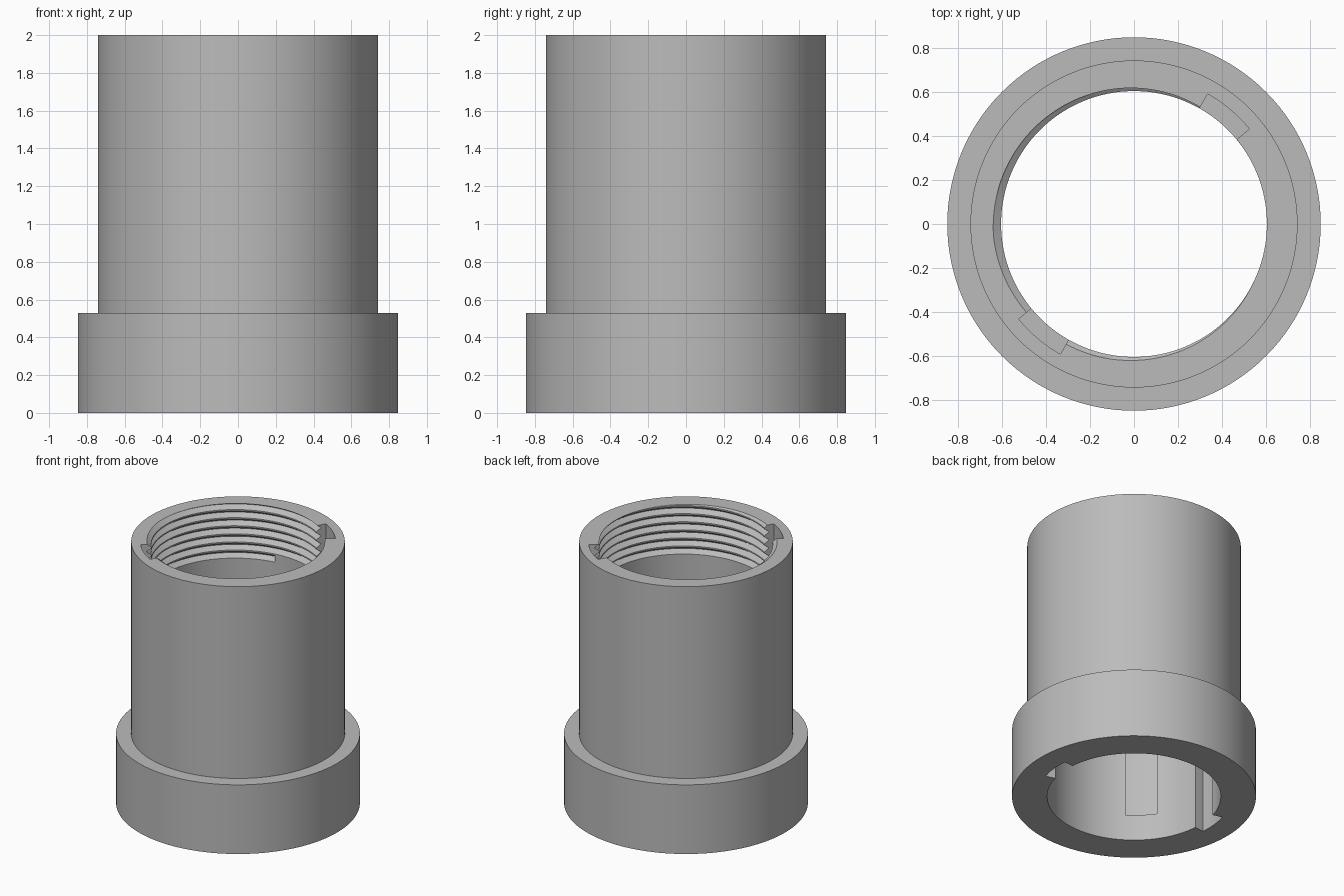
import bpy, bmesh
from math import cos, sin, pi, radians

cube = bpy.data.objects.get("Cube")
if cube:
    bpy.data.objects.remove(cube)

TUBE_R, FLANGE_R, BORE_R, SLOT_R = 0.742, 0.847, 0.603, 0.678
FLANGE_H, HEIGHT, SEGMENTS = 0.53, 2.0, 128

grey = bpy.data.materials.new("plain_grey")
grey.use_nodes = True
colour = (0.5, 0.5, 0.5, 1)
grey.diffuse_color = colour
grey.node_tree.nodes["Principled BSDF"].inputs["Base Color"].default_value = colour


def polar(r, angle, z):
    return (r * cos(angle), r * sin(angle), z)


def sweep(name, rings, closed):
    """Skin equal closed cross-sections; cap the ends unless the path closes."""
    bm = bmesh.new()
    loops = [[bm.verts.new(p) for p in ring] for ring in rings]
    pairs = list(zip(loops, loops[1:]))
    if closed:
        pairs.append((loops[-1], loops[0]))
    else:
        bm.faces.new(loops[0])
        bm.faces.new(loops[-1])
    for a, b in pairs:
        for i in range(len(a)):
            j = (i + 1) % len(a)
            bm.faces.new((a[i], a[j], b[j], b[i]))
    bmesh.ops.recalc_face_normals(bm, faces=bm.faces)
    mesh = bpy.data.meshes.new(name)
    bm.to_mesh(mesh)
    bm.free()
    mesh.materials.append(grey)
    obj = bpy.data.objects.new(name, mesh)
    bpy.context.collection.objects.link(obj)
    return obj


def sector(name, start, end, z0, z1):
    """Curved block from inside the bore out to the slot floor."""
    steps = 12
    angles = [radians(start + (end - start) * i / steps) for i in range(steps + 1)]
    inner = BORE_R - 0.1
    section = [(inner, z0), (SLOT_R, z0), (SLOT_R, z1), (inner, z1)]
    return sweep(name, [[polar(r, a, z) for r, z in section] for a in angles], False)


# Flanged sleeve, turned from one profile
profile = [(BORE_R, 0), (FLANGE_R, 0), (FLANGE_R, FLANGE_H),
           (TUBE_R, FLANGE_H), (TUBE_R, HEIGHT), (BORE_R, HEIGHT)]
sleeve = sweep("flanged_sleeve", [[polar(r, 2 * pi * i / SEGMENTS, z) for r, z in profile]
                                  for i in range(SEGMENTS)], True)

# Helical V groove for the internal thread
pitch, turns_down, first = 0.062, 6.237, radians(185)
half = 0.485 * pitch
groove = [(BORE_R - 0.006, -half), (0.64, 0), (BORE_R - 0.006, half)]
count = int((turns_down + 1.2) * SEGMENTS)
rings = []
for i in range(count + 1):
    turn = i / SEGMENTS - turns_down
    rings.append([polar(r, first + 2 * pi * turn, HEIGHT + pitch * turn + dz)
                  for r, dz in groove])
cutters = [sweep("thread_cutter", rings, False)]

# Top notches and bayonet slots, repeated on opposite sides
for side, turn in (("left", 0), ("right", 180)):
    cutters += [
        sector(side + "_top_notch", turn + 39.5, turn + 60.5, 1.59, HEIGHT + 0.1),
        sector(side + "_entry_slot", turn - 15, turn + 5, -0.1, 0.93),
        sector(side + "_lock_pocket", turn + 34.5, turn + 55.5, 0.2, 0.93),
        sector(side + "_turn_channel", turn - 5, turn + 45, 0.72, 0.93),
    ]

for cutter in cutters:
    cutter.hide_render = True
    mod = sleeve.modifiers.new(cutter.name, "BOOLEAN")
    mod.operation = "DIFFERENCE"
    mod.solver = "EXACT"
    mod.object = cutter

# Bake the cuts, then discard the cutters
depsgraph = bpy.context.evaluated_depsgraph_get()
cut_mesh = bpy.data.meshes.new_from_object(sleeve.evaluated_get(depsgraph))
sleeve.modifiers.clear()
sleeve.data = cut_mesh
for cutter in cutters:
    bpy.data.objects.remove(cutter)

for obj in bpy.context.selected_objects:
    obj.select_set(False)
bpy.context.view_layer.objects.active = sleeve
sleeve.select_set(True)
bpy.ops.object.shade_smooth_by_angle(angle=radians(30))
